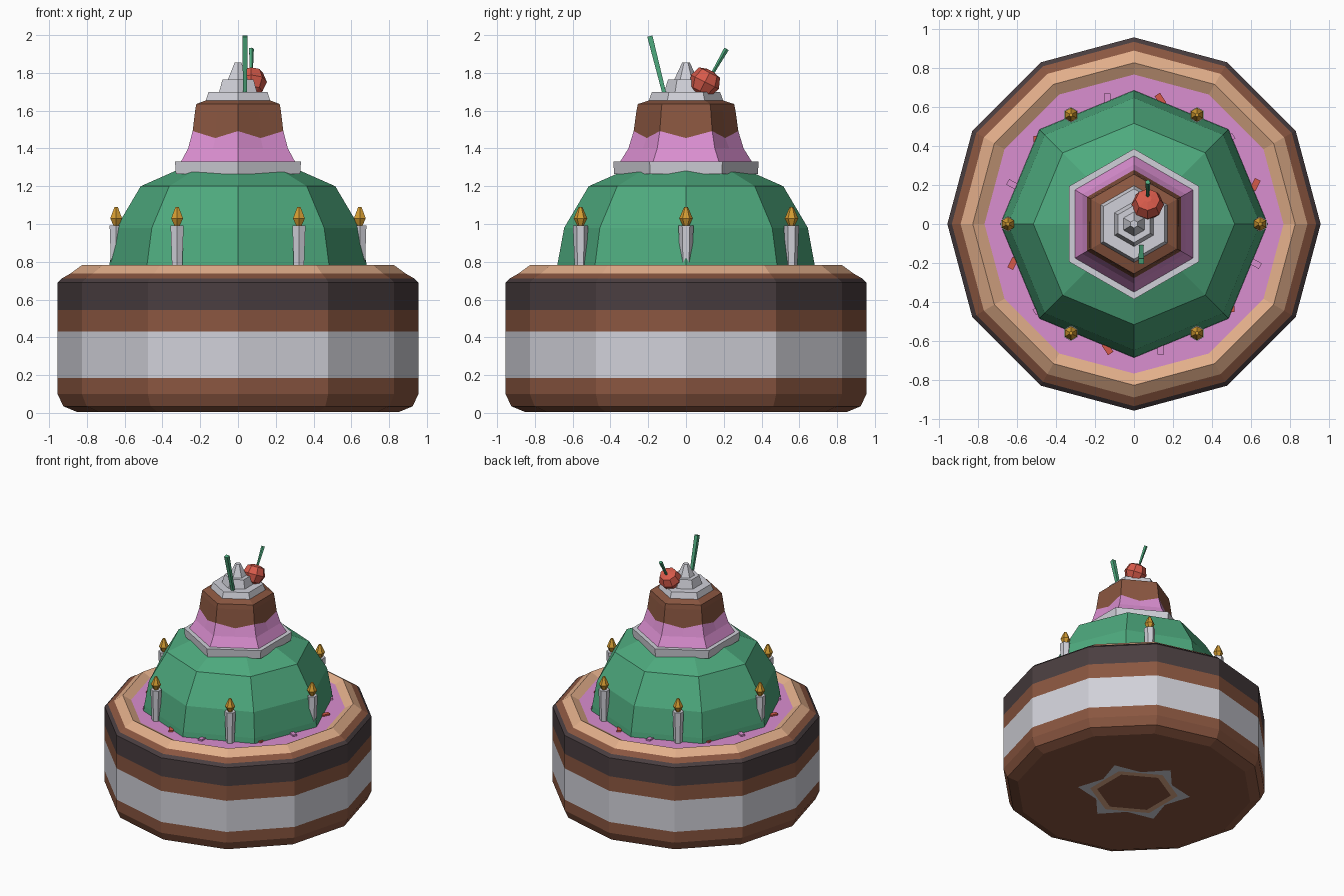
import bpy, bmesh, math
from mathutils import Vector

if "Cube" in bpy.data.objects:
    bpy.data.objects.remove(bpy.data.objects["Cube"])


def material(name, r, g, b):
    m = bpy.data.materials.new(name)
    lin = [((c / 255 + 0.055) / 1.055) ** 2.4 for c in (r, g, b)]
    m.diffuse_color = (*lin, 1)
    m.use_nodes = True
    m.node_tree.nodes["Principled BSDF"].inputs["Base Color"].default_value = m.diffuse_color
    return m


BROWN = material("chocolate brown", 138, 86, 64)
DARK = material("dark chocolate", 74, 62, 64)
WHITE = material("cream white", 208, 208, 216)
TAN = material("caramel tan", 226, 174, 138)
PINK = material("pink icing", 218, 142, 208)
GREEN = material("green icing", 78, 170, 126)
RED = material("cherry red", 214, 90, 74)
GOLD = material("flame gold", 212, 156, 50)


def lathe(name, profile, mats, n, phase=0.0, dips=None, loc=(0, 0, 0), axis=(0, 0, 1)):
    """Revolve (radius, z) rings; one material per band, last one also on the top cap.
    With dips, each side is split and its midpoint lowered by dips[ring]."""
    bm = bmesh.new()
    q = Vector((0, 0, 1)).rotation_difference(Vector(axis))
    unique = list(dict.fromkeys(mats))
    count = n * 2 if dips else n
    rings = []
    for j, (r, z) in enumerate(profile):
        ring = []
        for i in range(count):
            mid = dips and i % 2
            a = phase + math.tau * i / count
            rr = r * math.cos(math.pi / n) if mid else r
            p = Vector((rr * math.cos(a), rr * math.sin(a), z - (dips[j] if mid else 0)))
            ring.append(bm.verts.new(q @ p + Vector(loc)))
        rings.append(ring)
    for j in range(len(rings) - 1):
        a, b = rings[j], rings[j + 1]
        for i in range(count):
            k = (i + 1) % count
            f = bm.faces.new((a[i], a[k], b[k], b[i]))
            f.material_index = unique.index(mats[min(j, len(mats) - 1)])
    bm.faces.new(rings[0][::-1]).material_index = unique.index(mats[0])
    bm.faces.new(rings[-1]).material_index = unique.index(mats[-1])
    return finish(name, bm, unique)


def finish(name, bm, mats):
    me = bpy.data.meshes.new(name)
    bm.to_mesh(me)
    bm.free()
    for m in mats:
        me.materials.append(m)
    ob = bpy.data.objects.new(name, me)
    bpy.context.collection.objects.link(ob)
    return ob


def plate(name, points, z, mat):
    bm = bmesh.new()
    bm.faces.new([bm.verts.new((x, y, z)) for x, y in reversed(points)])
    return finish(name, bm, [mat])


def polar(r, a):
    return (r * math.cos(a), r * math.sin(a))


UP = math.pi / 2

# layered cake base with caramel rim and pink icing floor
lathe("cake_base",
      [(0.85, 0.004), (0.925, 0.035), (0.955, 0.10), (0.955, 0.185), (0.955, 0.43),
       (0.955, 0.545), (0.955, 0.69), (0.932, 0.712), (0.887, 0.738), (0.825, 0.783),
       (0.765, 0.75)],
      [BROWN, BROWN, BROWN, WHITE, BROWN, DARK, DARK, BROWN, TAN, TAN, PINK][:10] + [PINK], 12)

# star and ring inlay under the base
plate("underside_star", [polar(0.41 if i % 2 == 0 else 0.29, UP + i * math.pi / 6)
                         for i in range(12)], 0.002, WHITE)
plate("underside_ring", [polar(0.32, UP + i * math.pi / 3) for i in range(6)], 0.001, TAN)
plate("underside_center", [polar(0.27, UP + i * math.pi / 3) for i in range(6)], 0.0, BROWN)

# green dome
lathe("dome", [(0.685, 0.74), (0.68, 0.79), (0.645, 0.98), (0.515, 1.2), (0.30, 1.295)],
      [GREEN], 8)

# sprinkles on the icing floor, alternating red and pink
for k in range(6):
    for off, mat, label in ((18, RED, "red"), (-18, PINK, "pink")):
        a = math.radians(60 * k + off)
        bm = bmesh.new()
        bmesh.ops.create_cube(bm, size=1)
        turn = a + math.radians(45 if mat is RED else -10)
        for v in bm.verts:
            x, y = v.co.x * 0.06, v.co.y * 0.032
            v.co = (0.652 * math.cos(a) + x * math.cos(turn) - y * math.sin(turn),
                    0.652 * math.sin(a) + x * math.sin(turn) + y * math.cos(turn),
                    0.752 + v.co.z * 0.02)
        finish(f"sprinkle_{label}_{k + 1}", bm, [mat])

# candles and flames
for k in range(6):
    x, y = polar(0.645, k * math.pi / 3)
    lathe(f"candle_{k + 1}", [(0.030, 0.74), (0.040, 0.992)], [WHITE], 6, UP, loc=(x, y, 0))
    lathe(f"flame_{k + 1}", [(0.016, 0.99), (0.036, 1.03), (0.010, 1.09)], [GOLD], 6, UP,
          loc=(x, y, 0))

# hexagonal tray under the small cake
lathe("upper_tray", [(0.38, 1.265), (0.385, 1.33)], [WHITE], 6, UP)

# small bell cake with a zigzag icing edge
lathe("upper_cake", [(0.35, 1.328), (0.305, 1.40), (0.277, 1.492), (0.262, 1.60),
                     (0.255, 1.635), (0.18, 1.66)],
      [PINK, PINK, BROWN, BROWN, BROWN], 6, UP, dips=[0, 0, 0.037, 0, 0, 0])

# stepped cream swirl
for i, (r0, r1, z0, z1) in enumerate([(0.20, 0.18, 1.645, 1.70), (0.115, 0.095, 1.70, 1.765),
                                      (0.062, 0.02, 1.765, 1.855)]):
    lathe(f"cream_tier_{i + 1}", [(r0, z0), (r1, z1)], [WHITE], 6, UP)

# cherry and stem, leaning back
lean = Vector((0, 0.45, 0.89))
lathe("cherry", [(0.02, -0.078), (0.06, -0.055), (0.083, 0.0), (0.062, 0.055), (0.02, 0.068)],
      [RED], 8, loc=(0.07, 0.10, 1.752), axis=lean)
lathe("cherry_stem", [(0.008, 0.05), (0.014, 0.21)], [GREEN], 5,
      loc=(0.07, 0.11, 1.745), axis=(0, 0.5, 0.87))

# drinking straw, leaning forward
lathe("straw", [(0.014, 0.0), (0.02, 0.345)], [GREEN], 4, math.pi / 4,
      loc=(0.037, -0.107, 1.66), axis=(0, -0.245, 0.97))
